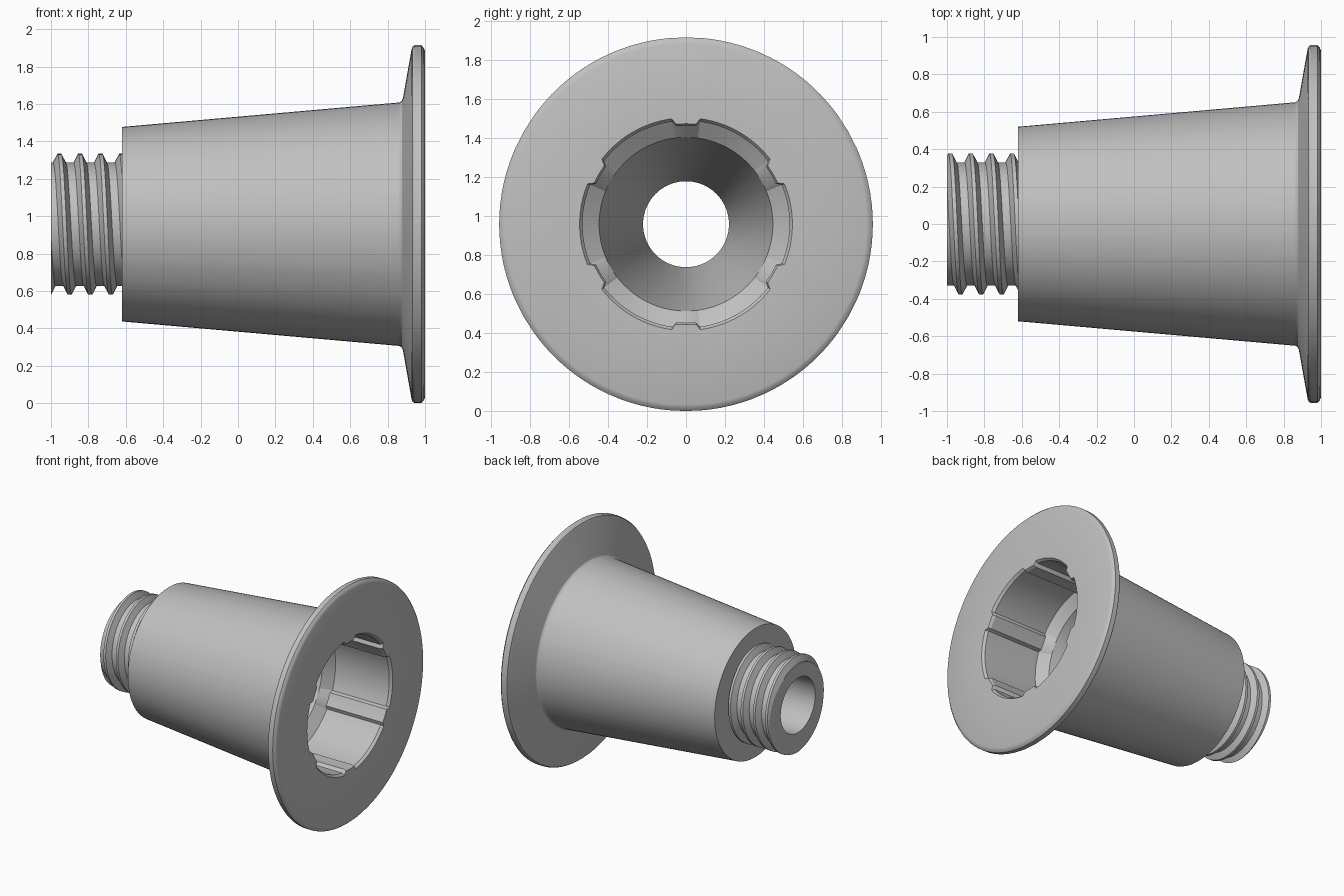
import bpy, bmesh
from math import sin, cos, radians, floor

if "Cube" in bpy.data.objects:
    bpy.data.objects.remove(bpy.data.objects["Cube"])

AXIS_Z = 0.957   # height of the horizontal axis
BORE = 0.22

grey = bpy.data.materials.new("plain grey")
grey.use_nodes = True
colour = (0.53, 0.53, 0.53, 1)
grey.diffuse_color = colour
grey.node_tree.nodes["Principled BSDF"].inputs["Base Color"].default_value = colour


def skin(name, rows, closed):
    """Quad skin through rows of (x, radius, degrees) points around the x axis."""
    bm = bmesh.new()
    grid = [[bm.verts.new((x, r * cos(radians(a)), AXIS_Z + r * sin(radians(a))))
             for x, r, a in row] for row in rows]
    n = len(grid[0])
    for lo, hi in zip(grid, grid[1:]):
        for i in range(n if closed else n - 1):
            j = (i + 1) % n
            bm.faces.new((lo[i], lo[j], hi[j], hi[i]))
    bmesh.ops.remove_doubles(bm, verts=bm.verts, dist=0.0002)
    bmesh.ops.dissolve_degenerate(bm, edges=bm.edges, dist=0.0002)
    mesh = bpy.data.meshes.new(name)
    bm.to_mesh(mesh)
    bm.free()
    mesh.materials.append(grey)
    obj = bpy.data.objects.new(name, mesh)
    bpy.context.collection.objects.link(obj)
    bpy.ops.object.select_all(action='DESELECT')
    obj.select_set(True)
    bpy.context.view_layer.objects.active = obj
    bpy.ops.object.shade_smooth_by_angle(angle=radians(25))
    return obj


# Flanged body: x, radius, and radius on the six inner ribs
profile = [
    (-1, BORE, BORE), (-0.62, BORE, BORE),             # bore
    (0.44, 0.445, 0.445),                              # funnel
    (0.50, 0.53, 0.505), (0.98, 0.53, 0.505),          # socket wall and ribs
    (1, 0.545, 0.515),                                 # socket lip
    (1, 0.925, 0.925), (0.994, 0.942, 0.942),          # flange face and rim
    (0.98, 0.957, 0.957), (0.945, 0.957, 0.957),
    (0.934, 0.95, 0.95), (0.928, 0.935, 0.935),
    (0.882, 0.675, 0.675), (0.876, 0.66, 0.66),        # flange back and fillet
    (0.864, 0.651, 0.651),
    (-0.62, 0.52, 0.52), (-0.62, 0.3, 0.3),            # tapered outside and shoulder
]
sector = [(-5.7, True), (0, True), (5.7, True)]
sector += [(7.7 + 44.6 * i / 14, False) for i in range(15)]
spokes = [(30 + 60 * k + a, rib) for k in range(6) for a, rib in sector]
skin("flanged_body", [[(x, rr if rib else r, a) for a, rib in spokes]
                      for x, r, rr in profile], True)

# Threaded neck: helical rows clipped at the neck ends
START, END, PITCH, ROOT, CREST = -1, -0.62, 0.11, 0.33, 0.377
HALF_CREST, HALF_BASE = 0.01, 0.034


def thread_radius(d):
    d = abs(d - PITCH * floor(d / PITCH + 0.5))
    t = (HALF_BASE - d) / (HALF_BASE - HALF_CREST)
    return ROOT + (CREST - ROOT) * min(1, max(0, t))


angles = [i * 5 for i in range(73)]
rows = [[(START, BORE, a) for a in angles]]
for turn in range(-2, 6):
    for off in (-HALF_BASE, -HALF_CREST, HALF_CREST, HALF_BASE):
        row = []
        for a in angles:
            crest = -0.955 + PITCH * (a - 90) / 360
            x = min(END, max(START, crest + turn * PITCH + off))
            row.append((x, thread_radius(x - crest), a))
        rows.append(row)
skin("threaded_neck", rows, False)
